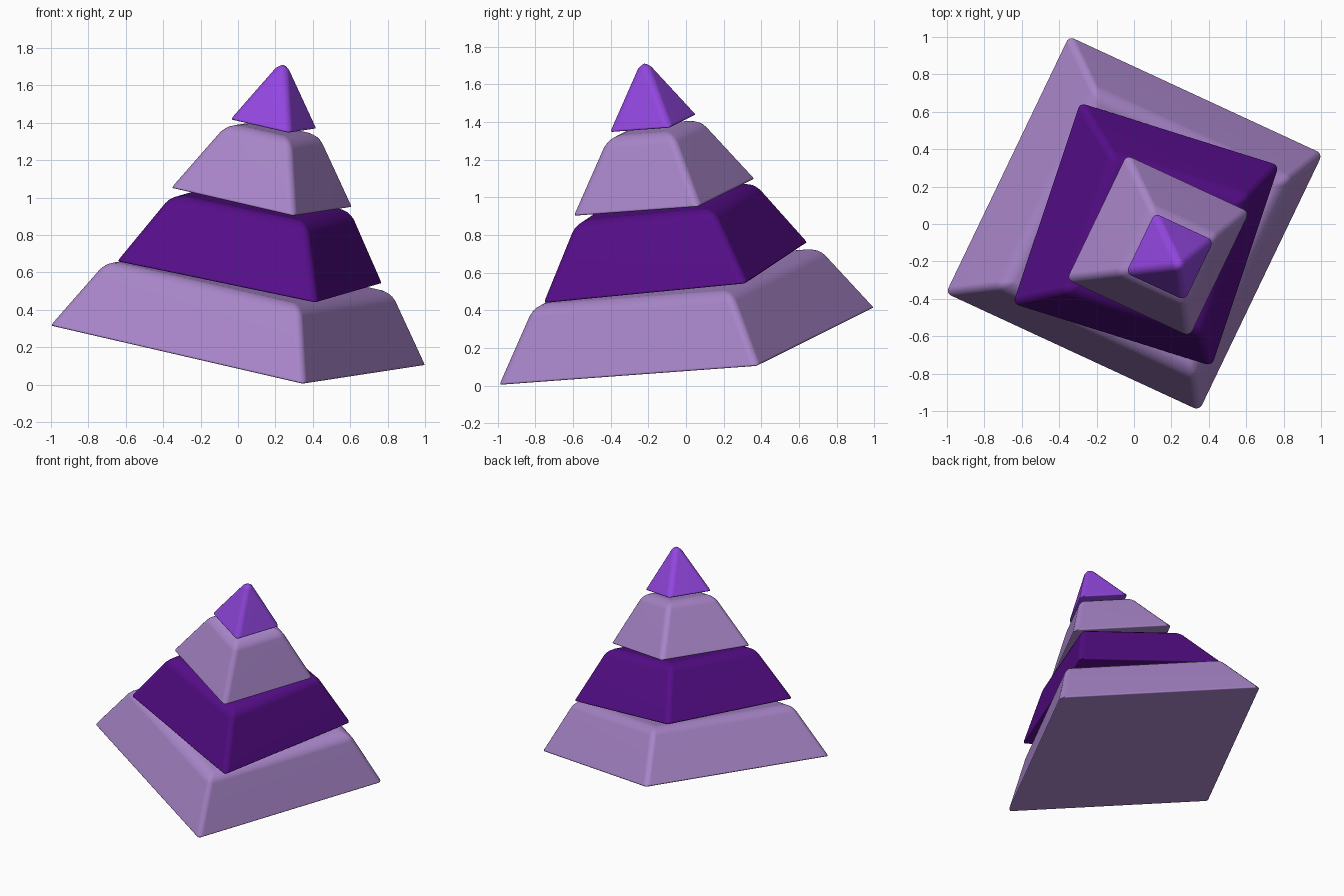
import bpy, bmesh, math
from mathutils import Matrix, Vector

cube = bpy.data.objects.get("Cube")
if cube:
    bpy.data.objects.remove(cube)


def material(name, rgb):
    mat = bpy.data.materials.new(name)
    mat.use_nodes = True
    mat.diffuse_color = (*rgb, 1)
    mat.node_tree.nodes["Principled BSDF"].inputs["Base Color"].default_value = (*rgb, 1)
    return mat


lilac = material("lilac", (0.39, 0.235, 0.58))
indigo = material("deep purple", (0.09, 0.004, 0.245))
violet = material("bright violet", (0.29, 0.062, 0.74))

# Tilted frame shared by all tiers
side = Vector((0.888, -0.411, -0.205)).normalized()
axis = Vector((0.157, -0.147, 0.976)).normalized()
side = (side - axis * side.dot(axis)).normalized()
depth = axis.cross(side)
frame = Matrix((side, depth, axis)).transposed().to_4x4()
frame.translation = (0, 0.004, 0.21)

TAPER = 0.485
BEVEL = 0.06


def tier(name, mat, base, top, half, twist=0):
    """Square frustum with softly rounded edges; closes to a point if it tapers away."""
    bm = bmesh.new()
    upper = half - (top - base) * TAPER
    low = [bm.verts.new((x * half, y * half, base)) for x, y in ((-1, -1), (1, -1), (1, 1), (-1, 1))]
    bm.faces.new(low[::-1])
    if upper < 0.01:
        tip = bm.verts.new((0, 0, top))
        for i in range(4):
            bm.faces.new((low[i], low[(i + 1) % 4], tip))
    else:
        s = upper / half
        high = [bm.verts.new((v.co.x * s, v.co.y * s, top)) for v in low]
        bm.faces.new(high)
        for i in range(4):
            j = (i + 1) % 4
            bm.faces.new((low[i], low[j], high[j], high[i]))
    # Crisp bottom rim, softer sides, roundest top rim
    weight = bm.edges.layers.float.new("bevel_weight_edge")
    for e in bm.edges:
        z = sorted(v.co.z for v in e.verts)
        if z[1] - base < 0.001:
            e[weight] = 0.25
        elif z[1] - z[0] < 0.001:
            e[weight] = 1.0
        else:
            e[weight] = 0.6
    bm.normal_update()
    mesh = bpy.data.meshes.new(name)
    bm.to_mesh(mesh)
    bm.free()
    mesh.materials.append(mat)
    obj = bpy.data.objects.new(name, mesh)
    bpy.context.collection.objects.link(obj)
    obj.matrix_world = frame @ Matrix.Rotation(math.radians(twist), 4, "Z")
    bev = obj.modifiers.new("rounded edges", "BEVEL")
    bev.limit_method = "WEIGHT"
    bev.width = BEVEL
    bev.segments = 4
    for p in mesh.polygons:
        p.use_smooth = True
    normals = obj.modifiers.new("clean shading", "WEIGHTED_NORMAL")
    normals.keep_sharp = True
    return obj


# Stacked tiers with thin gaps, the second one twisted
tier("base_tier", lilac, 0, 0.38, 0.768)
tier("second_tier", indigo, 0.40, 0.785, 0.573, twist=7.3)
tier("third_tier", lilac, 0.81, 1.187, 0.375)
tier("capstone", violet, 1.212, 1.59, 0.183)
